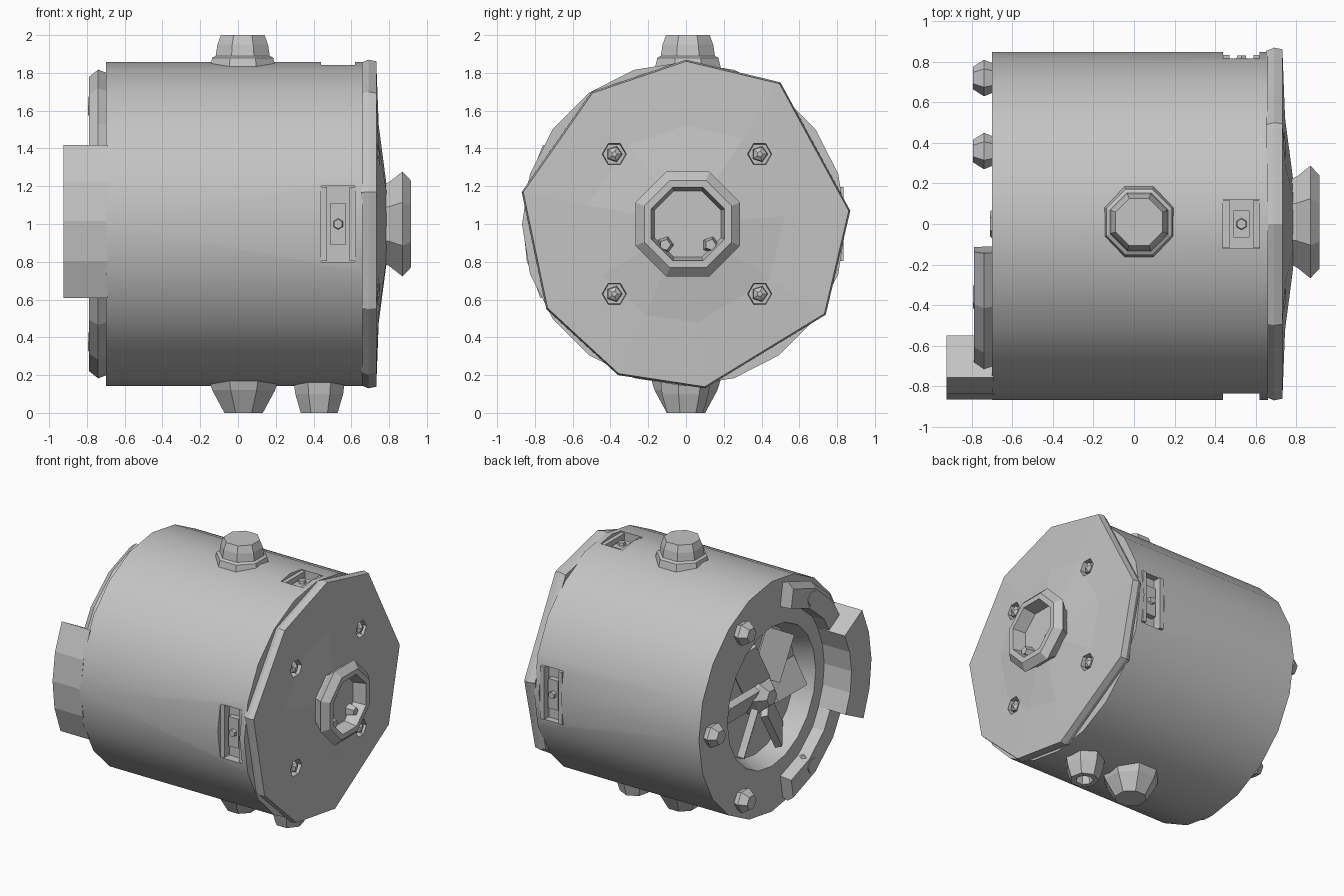
import bpy, bmesh, math
from mathutils import Matrix, Vector

if "Cube" in bpy.data.objects:
    bpy.data.objects.remove(bpy.data.objects["Cube"])

grey = bpy.data.materials.new("plain grey metal")
grey.use_nodes = True
tone = (0.55, 0.55, 0.55, 1)
grey.diffuse_color = tone
grey.node_tree.nodes["Principled BSDF"].inputs["Base Color"].default_value = tone

CENTRE = Matrix.Translation((0, 0, 1))
Z_AXIS = Matrix.Rotation(-math.pi / 2, 4, 'Y')  # turns local x towards world z


def finish(name, bm, matrix):
    bmesh.ops.recalc_face_normals(bm, faces=bm.faces)
    bm.transform(matrix)
    mesh = bpy.data.meshes.new(name)
    bm.to_mesh(mesh)
    bm.free()
    mesh.materials.append(grey)
    obj = bpy.data.objects.new(name, mesh)
    bpy.context.collection.objects.link(obj)
    return obj


def lathe(name, profile, sides, matrix=CENTRE, phase=0.0):
    """Revolve (x, radius) points about x; open ends are capped."""
    bm = bmesh.new()
    rings = []
    for x, r in profile:
        if r == 0:
            rings.append([bm.verts.new((x, 0, 0))] * sides)
        else:
            angles = [math.tau * i / sides + phase for i in range(sides)]
            rings.append([bm.verts.new((x, r * math.cos(a), r * math.sin(a))) for a in angles])
    for a, b in zip(rings, rings[1:]):
        for i in range(sides):
            j = (i + 1) % sides
            bm.faces.new(list(dict.fromkeys((a[i], a[j], b[j], b[i]))))
    for ring, point in ((rings[0], profile[0]), (rings[-1], profile[-1])):
        if point[1] > 0:
            bm.faces.new(ring)
    return finish(name, bm, matrix)


def arc_block(name, section, start, end, steps):
    """Sweep an (x, radius) section around the x axis, angles in degrees."""
    bm = bmesh.new()
    rows = []
    for i in range(steps + 1):
        a = math.radians(start + (end - start) * i / steps)
        rows.append([bm.verts.new((x, r * math.cos(a), r * math.sin(a))) for x, r in section])
    for a, b in zip(rows, rows[1:]):
        for k in range(len(section)):
            n = (k + 1) % len(section)
            bm.faces.new((a[k], a[n], b[n], b[k]))
    bm.faces.new(rows[0])
    bm.faces.new(rows[-1])
    return finish(name, bm, CENTRE)


def box(name, size, location, matrix=CENTRE):
    bm = bmesh.new()
    bmesh.ops.create_cube(bm, size=1)
    bmesh.ops.scale(bm, vec=Vector(size), verts=bm.verts)
    bmesh.ops.translate(bm, vec=Vector(location), verts=bm.verts)
    return finish(name, bm, matrix)


def cut(target, cutter):
    cutter.hide_render = True
    mod = target.modifiers.new("cut", 'BOOLEAN')
    mod.operation, mod.solver, mod.object = 'DIFFERENCE', 'EXACT', cutter
    bpy.context.view_layer.objects.active = target
    bpy.ops.object.modifier_apply(modifier=mod.name)
    bpy.data.objects.remove(cutter)


# Main drum with a hollow end
drum = lathe("drum", [(-0.56, 0), (-0.56, 0.47), (-0.7, 0.52), (-0.7, 0.858),
                      (0.66, 0.858), (0.66, 0)], 20,
             CENTRE @ Matrix.Translation((0, -0.01, 0)))

# Sunken sockets on the top, front and back of the drum
for side, angle, half in (("top", 0, 0.12), ("front", 90, 0.2), ("back", -90, 0.2)):
    turn = CENTRE @ Matrix.Rotation(math.radians(angle), 4, 'X')
    cut(drum, box("socket_cutter", (0.18, half * 2, 0.2), (0.53, 0, 0.87), turn))
    for x in (0.455, 0.605):
        box(side + "_socket_rail", (0.03, half * 1.96, 0.075), (x, 0, 0.795), turn)
    box(side + "_socket_plug", (0.08, half * 1.1, 0.05), (0.53, 0, 0.785), turn)
    lathe(side + "_socket_pin", [(0.78, 0.035), (0.83, 0.025)], 6,
          turn @ Matrix.Translation((0.53, 0, 0)) @ Z_AXIS)

bpy.ops.object.select_all(action='DESELECT')
drum.select_set(True)
bpy.context.view_layer.objects.active = drum
bpy.ops.object.shade_smooth_by_angle(angle=math.radians(30))

# Irregular faceted end plate
outline = [(0.5, 0.75), (0, 0.87), (-0.5, 0.7), (-0.87, 0.17), (-0.74, -0.45),
           (-0.36, -0.8), (0.1, -0.87), (0.74, -0.48), (0.87, 0.07)]
bm = bmesh.new()
loops = [[bm.verts.new((x, y * s, z * s)) for y, z in outline]
         for x, s in ((0.65, 0.98), (0.69, 1), (0.732, 0.99), (0.745, 0.6), (0.785, 0.25))]
for a, b in zip(loops, loops[1:]):
    for i in range(len(outline)):
        j = (i + 1) % len(outline)
        bm.faces.new((a[i], a[j], b[j], b[i]))
bm.faces.new(loops[0])
bm.faces.new(loops[-1])
end_plate = finish("end_plate", bm, CENTRE)

# Screws sunk into the end plate
for y in (-0.38, 0.39):
    for z in (-0.37, 0.37):
        place = CENTRE @ Matrix.Translation((0, y, z))
        cut(end_plate, lathe("screw_cutter", [(0.7, 0.06), (0.85, 0.075)], 6, place))
        lathe("plate_screw", [(0.69, 0.045), (0.735, 0.04), (0.75, 0.015)], 5, place)

# Flared hollow hub on the end plate
lathe("hub", [(0.75, 0.22), (0.8, 0.24), (0.87, 0.3), (0.915, 0.25), (0.915, 0.21),
              (0.82, 0.19), (0.82, 0)], 8, CENTRE @ Matrix.Translation((0, 0.01, 0)),
      math.pi / 8)
for y in (-0.11, 0.13):
    lathe("hub_pin", [(0.8, 0.05), (0.88, 0.03)], 5,
          CENTRE @ Matrix.Translation((0, y, -0.11)))

# Crescent collar and raised lug around the hollow end
arc_block("collar", [(-0.79, 0.65), (-0.79, 0.79), (-0.74, 0.83), (-0.69, 0.81), (-0.69, 0.64)],
          100, 260, 8)
arc_block("lug", [(-0.925, 0.63), (-0.925, 0.865), (-0.69, 0.865), (-0.69, 0.63)], 151, 207, 4)

# Bolts around the hollow end
for i in range(6):
    if i == 3:
        continue
    a = i * math.pi / 3
    lathe("rim_bolt", [(-0.69, 0.07), (-0.74, 0.09), (-0.795, 0.055)], 6,
          CENTRE @ Matrix.Translation((0, 0.72 * math.cos(a), 0.72 * math.sin(a))))

# Rotor filling the hollow end
lathe("rotor_hub", [(-0.55, 0.16), (-0.65, 0.12), (-0.71, 0.06)], 6)
for i in range(6):
    spin = CENTRE @ Matrix.Rotation(i * math.pi / 3, 4, 'X')
    tilt = Matrix.Translation((-0.61, 0.28, 0)) @ Matrix.Rotation(math.radians(60), 4, 'Y')
    box("rotor_blade", (0.22, 0.34, 0.05), (0, 0, 0), spin @ tilt)

# Top boss and the two feet
lathe("top_boss", [(1.82, 0.19), (1.88, 0.175), (1.89, 0.155), (1.95, 0.145), (2.0, 0.125)], 8,
      Matrix.Translation((0.025, 0.01, 0)) @ Z_AXIS, math.pi / 8)
lathe("centre_foot", [(0.18, 0.2), (0.12, 0.18), (0, 0.11)], 8,
      Matrix.Translation((0.03, 0, 0)) @ Z_AXIS, math.pi / 8)
lathe("side_foot", [(0.18, 0.14), (0.1, 0.13), (0, 0.1), (0, 0.06), (0.06, 0.05), (0.06, 0)], 7,
      Matrix.Translation((0.43, -0.01, 0)) @ Z_AXIS)
